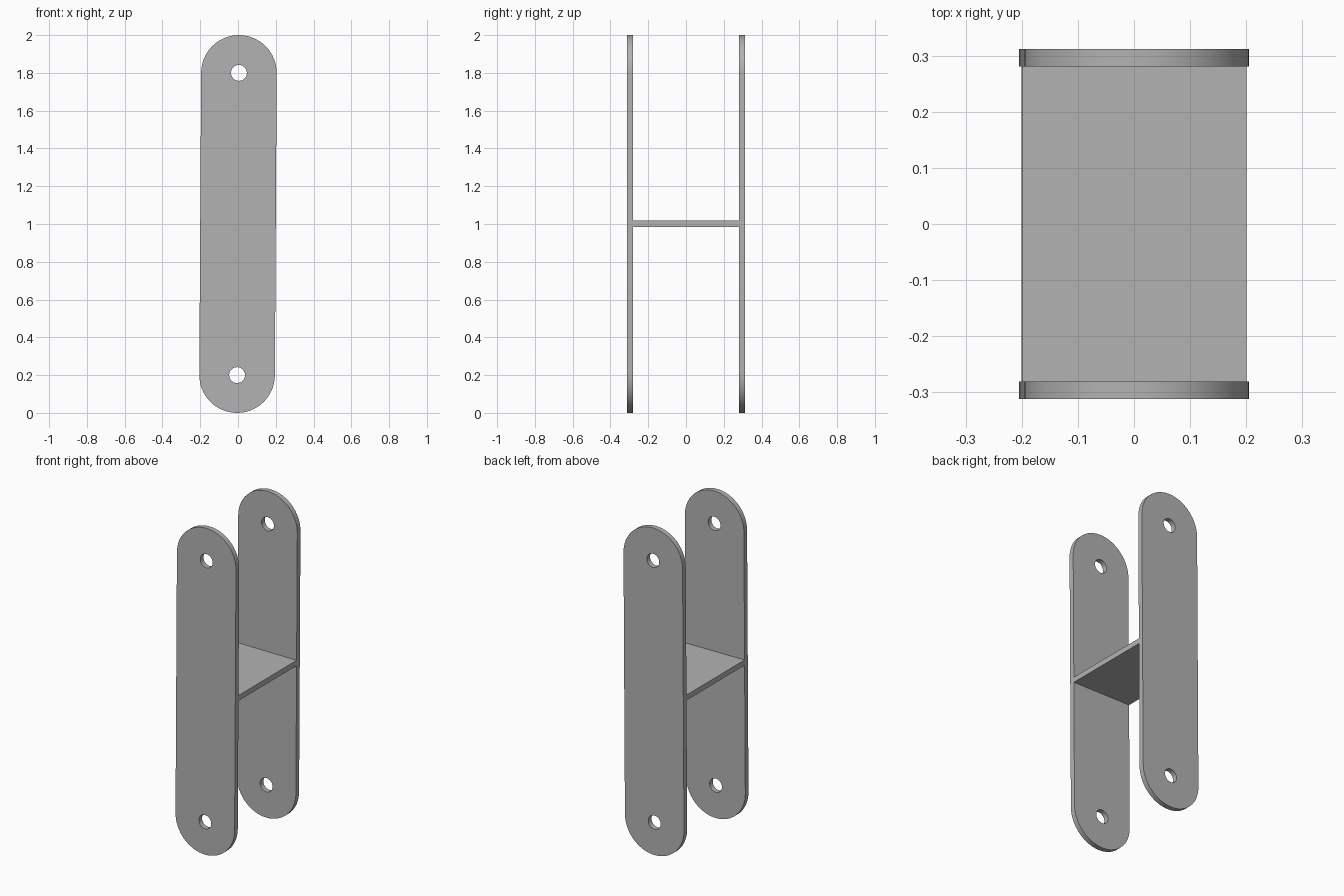
import bpy, bmesh, math
from mathutils import Matrix, Vector

cube = bpy.data.objects.get("Cube")
if cube:
    bpy.data.objects.remove(cube, do_unlink=True)

RADIUS, HOLE_RADIUS, HALF_SPAN = 0.2, 0.042, 0.8
THICK, PLATE_Y = 0.031, 0.2965
LEAN = Matrix.Translation((0, 0, 1)) @ Matrix.Rotation(0.006, 4, "Y")

steel = bpy.data.materials.new("grey steel")
steel.use_nodes = True
colour = (0.45, 0.45, 0.45, 1)
steel.diffuse_color = colour
steel.node_tree.nodes["Principled BSDF"].inputs["Base Color"].default_value = colour


def finish(bm, name):
    """Turn the bmesh into a named, sharp-edged smooth object."""
    bmesh.ops.recalc_face_normals(bm, faces=bm.faces)
    mesh = bpy.data.meshes.new(name)
    bm.to_mesh(mesh)
    bm.free()
    mesh.materials.append(steel)
    obj = bpy.data.objects.new(name, mesh)
    bpy.context.collection.objects.link(obj)
    obj.matrix_world = LEAN
    bpy.ops.object.select_all(action="DESELECT")
    obj.select_set(True)
    bpy.context.view_layer.objects.active = obj
    bpy.ops.object.shade_smooth_by_angle(angle=math.radians(30))


def arc(centre_z, radius, start, sweep, steps):
    return [(radius * math.cos(start + sweep * i / steps),
             centre_z + radius * math.sin(start + sweep * i / steps))
            for i in range(steps + 1)]


def side_plate(name, y):
    # Rounded outline with a pin hole near each end
    loops = [arc(HALF_SPAN, RADIUS, 0, math.pi, 32)
             + arc(-HALF_SPAN, RADIUS, math.pi, math.pi, 32)]
    loops += [arc(z, HOLE_RADIUS, 0, math.tau, 32)[:-1]
              for z in (-HALF_SPAN, HALF_SPAN)]
    bm = bmesh.new()
    edges = []
    for loop in loops:
        verts = [bm.verts.new((x, y - THICK / 2, z)) for x, z in loop]
        edges += [bm.edges.new((a, b)) for a, b in zip(verts, verts[1:] + verts[:1])]
    bmesh.ops.triangle_fill(bm, edges=edges, use_beauty=True, normal=(0, -1, 0))
    # Merge the flat fill, then give it thickness
    bmesh.ops.dissolve_limit(bm, angle_limit=0.01, verts=[], edges=bm.edges)
    ext = bmesh.ops.extrude_face_region(bm, geom=bm.faces[:], use_keep_orig=True)
    moved = [g for g in ext["geom"] if isinstance(g, bmesh.types.BMVert)]
    bmesh.ops.translate(bm, verts=moved, vec=Vector((0, THICK, 0)))
    finish(bm, name)


side_plate("front_plate", -PLATE_Y)
side_plate("back_plate", PLATE_Y)

# Flat web joining the plates at mid height
bm = bmesh.new()
bmesh.ops.create_cube(bm, size=1)
bmesh.ops.scale(bm, verts=bm.verts, vec=(2 * RADIUS, 2 * PLATE_Y - THICK, 0.033))
bmesh.ops.translate(bm, verts=bm.verts, vec=(0, 0, 0.002))
finish(bm, "cross_web")
